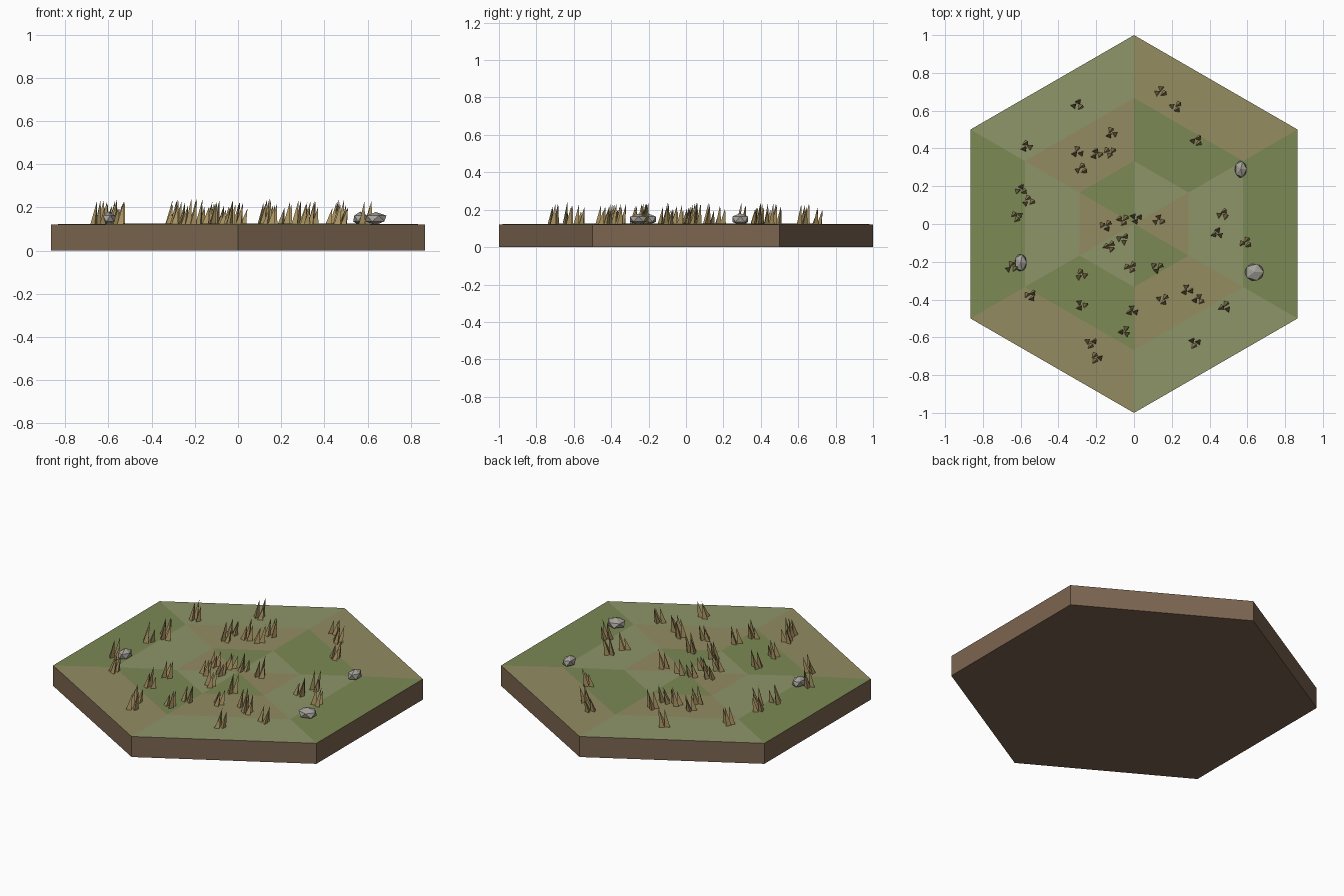
import bpy, bmesh, math, random
from mathutils import Vector, Matrix

if "Cube" in bpy.data.objects:
    bpy.data.objects.remove(bpy.data.objects["Cube"])

random.seed(4)
TOP = 0.122


def mat(name, rgb):
    m = bpy.data.materials.new(name)
    m.diffuse_color = (*rgb, 1)
    m.use_nodes = True
    m.node_tree.nodes["Principled BSDF"].inputs["Base Color"].default_value = m.diffuse_color
    return m


soil = mat("soil", (0.20, 0.13, 0.08))
green = mat("green_grass", (0.20, 0.25, 0.09))
sage = mat("sage_grass", (0.27, 0.30, 0.14))
tan = mat("tan_grass", (0.29, 0.26, 0.12))
straw = mat("straw", (0.40, 0.29, 0.12))
stone = mat("stone", (0.38, 0.36, 0.32))


def finish(bm, name, mats):
    me = bpy.data.meshes.new(name)
    bm.to_mesh(me)
    bm.free()
    for m in mats:
        me.materials.append(m)
    ob = bpy.data.objects.new(name, me)
    bpy.context.collection.objects.link(ob)
    return ob


def hex_ring(bm, r, z):
    return [bm.verts.new((r * math.cos(math.radians(30 + 60 * i)),
                          r * math.sin(math.radians(30 + 60 * i)), z)) for i in range(6)]


# Hexagonal tile: soil sides and base, faceted patchwork top
bm = bmesh.new()
base = hex_ring(bm, 1, 0)
rings = [hex_ring(bm, 1, TOP), hex_ring(bm, 2 / 3, TOP + 0.003), hex_ring(bm, 1 / 3, TOP + 0.001)]
centre = bm.verts.new((0, 0, TOP + 0.002))
bm.faces.new(base[::-1])
for i in range(6):
    j = (i + 1) % 6
    bm.faces.new((base[i], base[j], rings[0][j], rings[0][i]))
    for k in range(2):
        a, b = rings[k], rings[k + 1]
        f = bm.faces.new((a[i], a[j], b[j], b[i]))
        f.material_index = 1 + (i + 2 * k) % 3
    f = bm.faces.new((rings[2][i], rings[2][j], centre))
    f.material_index = 1 + (i + 1) % 3
finish(bm, "hex_tile", [soil, tan, sage, green])

# Dry grass tufts: three slender three-sided blades each
tufts = [(.14, .70), (.22, .62), (-.30, .63), (-.12, .48), (.33, .44), (-.57, .41),
         (-.30, .38), (-.20, .37), (-.13, .38), (-.28, .29), (-.60, .18), (-.56, .12),
         (-.62, .04), (-.15, -.01), (-.06, .02), (.01, .03), (.13, .02), (-.06, -.08),
         (-.13, -.12), (.47, .05), (.44, -.05), (.59, -.10), (-.02, -.23), (.12, -.23),
         (-.28, -.27), (-.65, -.23), (-.55, -.38), (-.28, -.43), (-.01, -.46), (-.05, -.57),
         (.15, -.40), (.28, -.35), (.34, -.40), (.48, -.44), (.32, -.63), (-.23, -.63),
         (-.20, -.71)]
bm = bmesh.new()
for x, y in tufts:
    spin = random.uniform(0, 6.28)
    for b in range(3):
        ang = spin + b * 2.09
        h = random.uniform(0.07, 0.118)
        c = Vector((x + 0.02 * math.cos(ang), y + 0.017 * math.sin(ang), TOP))
        turn = random.uniform(0, 6.28)
        foot = [bm.verts.new(c + Vector((0.018 * math.cos(turn + t * 2.094),
                                         0.018 * math.sin(turn + t * 2.094), 0)))
                for t in range(3)]
        tip = bm.verts.new(c + Vector((0.015, 0.012, h)))
        bm.faces.new(foot[::-1])
        for t in range(3):
            bm.faces.new((foot[t], foot[(t + 1) % 3], tip))
finish(bm, "grass_tufts", [straw])

# Low-poly rocks resting on the tile
for x, y, rx, ry, rz in [(.565, .29, .036, .05, .032), (-.60, -.205, .036, .052, .032),
                         (.637, -.255, .056, .052, .03)]:
    bm = bmesh.new()
    bmesh.ops.create_icosphere(bm, subdivisions=1, radius=1)
    bmesh.ops.transform(bm, verts=bm.verts, matrix=Matrix.Translation((x, y, TOP + 0.027))
                        @ Matrix.Diagonal((rx, ry, rz, 1)))
    finish(bm, "rock", [stone])
